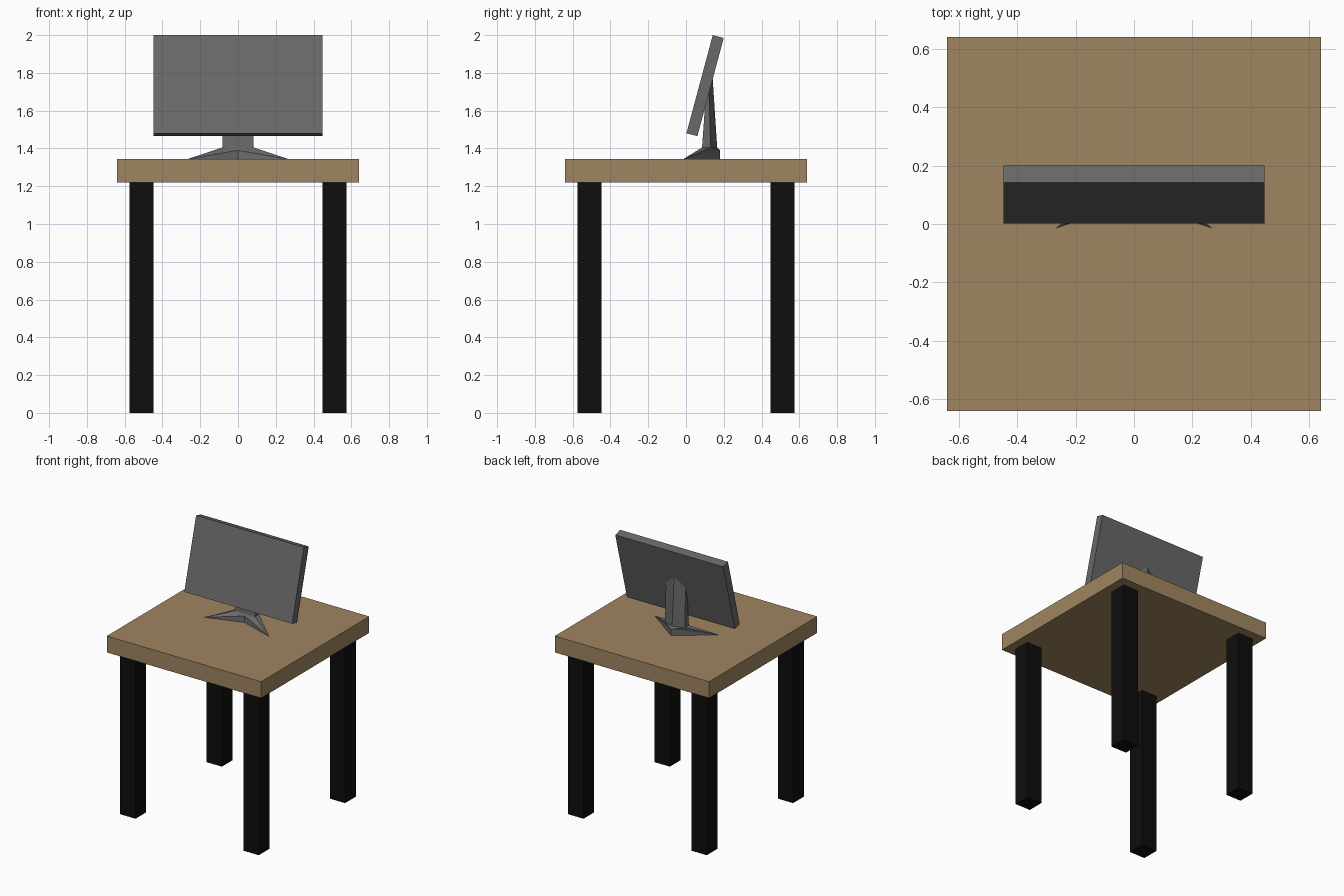
import bpy
import bmesh
import math

cube = bpy.data.objects.get("Cube")
if cube:
    bpy.data.objects.remove(cube, do_unlink=True)


def material(name, rgb):
    m = bpy.data.materials.new(name)
    m.use_nodes = True
    m.diffuse_color = (*rgb, 1)
    m.node_tree.nodes["Principled BSDF"].inputs["Base Color"].default_value = (*rgb, 1)
    return m


wood = material("light brown wood", (0.35, 0.235, 0.12))
black = material("black", (0.004, 0.004, 0.004))
grey = material("dark grey", (0.14, 0.14, 0.14))


def finish(name, bm, mat):
    bmesh.ops.recalc_face_normals(bm, faces=bm.faces)
    mesh = bpy.data.meshes.new(name)
    bm.to_mesh(mesh)
    bm.free()
    mesh.materials.append(mat)
    obj = bpy.data.objects.new(name, mesh)
    bpy.context.scene.collection.objects.link(obj)
    return obj


def box(name, size, center, mat, tilt=0):
    bm = bmesh.new()
    bmesh.ops.create_cube(bm, size=1)
    bmesh.ops.scale(bm, vec=size, verts=bm.verts)
    obj = finish(name, bm, mat)
    obj.location = center
    obj.rotation_euler.x = tilt
    return obj


# Table
TOP = 1.343
box("table_top", (1.28, 1.28, 0.123), (0, 0, TOP - 0.0615), wood)
for side, sx in (("left", 1), ("right", -1)):
    for end, sy in (("front", -1), ("back", 1)):
        box(f"{end}_{side}_leg", (0.127, 0.127, 1.22), (sx * 0.511, sy * 0.511, 0.61), black)

# Screen leaning back
box("screen", (0.894, 0.06, 0.538), (0, 0.101, 1.7325), grey, math.radians(-15))


# Neck: five-sided section with a ridge down the back, tapering upward
def section(bm, half, front, side, ridge, z):
    outline = [(half, front), (half, side), (0, ridge), (-half, side), (-half, front)]
    return [bm.verts.new((x, y, z)) for x, y in outline]


NECK = 1.405
bm = bmesh.new()
low = section(bm, 0.083, 0.085, 0.13, 0.165, NECK)
high = section(bm, 0.08, 0.112, 0.12, 0.14, 1.79)
bm.faces.new(low)
bm.faces.new(high)
for i in range(5):
    j = (i + 1) % 5
    bm.faces.new((low[i], low[j], high[j], high[i]))
finish("stand_neck", bm, grey)

# Base: V-shaped foot, one half built and mirrored
bm = bmesh.new()
points = {
    "tip": (0.27, -0.015, TOP),
    "notch": (0, 0.075, TOP), "notch_up": (0, 0.078, 1.39),
    "heel": (0, 0.18, TOP), "heel_up": (0, 0.18, 1.39),
    "front": (0.083, 0.085, NECK), "side": (0.083, 0.13, NECK),
    "ridge": (0, 0.165, NECK), "middle": (0, 0.085, NECK),
}
v = {k: bm.verts.new(p) for k, p in points.items()}
for names in ("tip notch heel", "tip notch_up notch", "tip front notch_up",
              "notch_up front middle", "tip side front", "tip heel_up side",
              "heel_up ridge side", "tip heel heel_up", "middle front side ridge"):
    bm.faces.new([v[n] for n in names.split()])
half = bm.verts[:] + bm.edges[:] + bm.faces[:]
copy = bmesh.ops.duplicate(bm, geom=half)["geom"]
for e in copy:
    if isinstance(e, bmesh.types.BMVert):
        e.co.x *= -1
bmesh.ops.remove_doubles(bm, verts=bm.verts, dist=0.0005)
finish("stand_base", bm, grey)
